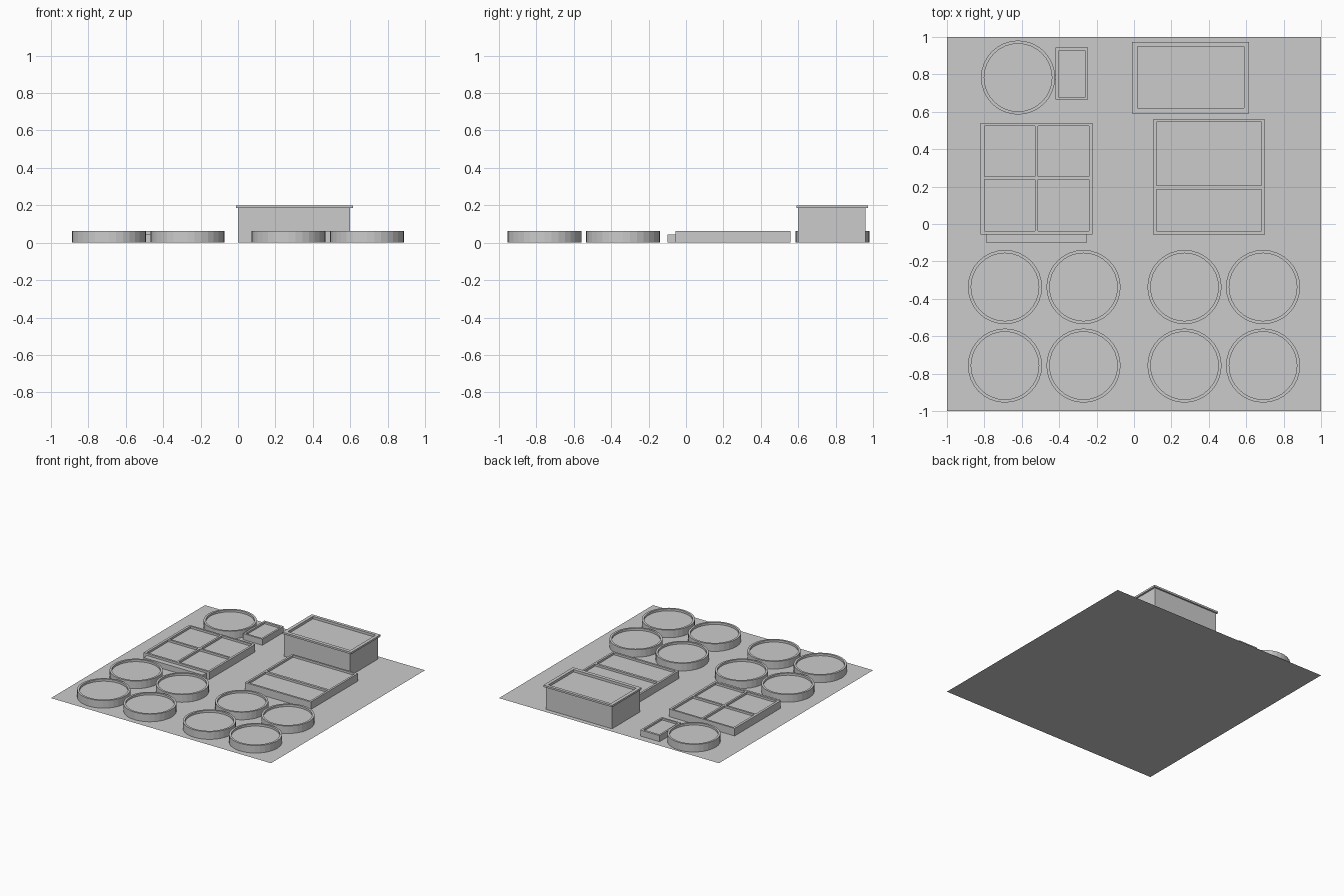
import bpy, math

if "Cube" in bpy.data.objects:
    bpy.data.objects.remove(bpy.data.objects["Cube"])

grey = bpy.data.materials.new("plain grey")
grey.diffuse_color = (0.6, 0.6, 0.6, 1)
grey.use_nodes = True
grey.node_tree.nodes["Principled BSDF"].inputs["Base Color"].default_value = grey.diffuse_color


def make(name, verts, faces):
    me = bpy.data.meshes.new(name)
    me.from_pydata(verts, [], faces)
    me.materials.append(grey)
    ob = bpy.data.objects.new(name, me)
    bpy.context.collection.objects.link(ob)
    return ob


def box(name, x0, x1, y0, y1, z0, z1):
    v = [(x, y, z) for z in (z0, z1) for x, y in ((x0, y0), (x1, y0), (x1, y1), (x0, y1))]
    f = [(3, 2, 1, 0), (4, 5, 6, 7)] + [(i, (i + 1) % 4, (i + 1) % 4 + 4, i + 4) for i in range(4)]
    return make(name, v, f)


def lathe(name, loops):
    """Bridge stacked outlines, then cap the last one as the sunken floor."""
    n = len(loops[0])
    f = [(k * n + i, k * n + (i + 1) % n, (k + 1) * n + (i + 1) % n, (k + 1) * n + i)
         for k in range(len(loops) - 1) for i in range(n)]
    f.append(tuple(range((len(loops) - 1) * n, len(loops) * n)))
    return make(name, [p for l in loops for p in l], f)


def circle(x, y, r, z, n=32):
    return [(x + r * math.cos(2 * math.pi * i / n), y + r * math.sin(2 * math.pi * i / n), z)
            for i in range(n)]


def rect(x0, x1, y0, y1, z):
    return [(x0, y0, z), (x1, y0, z), (x1, y1, z), (x0, y1, z)]


def round_tank(name, x, y):
    lathe(name, [circle(x, y, r, z) for r, z in
                 ((0.198, 0), (0.198, 0.062), (0.181, 0.062), (0.181, 0.045))])


def basin(name, xs, ys, h, floor):
    """Block whose top is a grid; every odd grid cell is a sunken pool."""
    nx, ny = len(xs), len(ys)
    v = [(x, y, h) for y in ys for x in xs]
    f = []
    for j in range(ny - 1):
        for i in range(nx - 1):
            a = j * nx + i
            q = (a, a + 1, a + nx + 1, a + nx)
            if i % 2 and j % 2:
                b = len(v)
                v += [(v[k][0], v[k][1], floor) for k in q]
                f += [(b, b + 1, b + 2, b + 3)]
                f += [(q[k], b + k, b + (k + 1) % 4, q[(k + 1) % 4])[::-1] for k in range(4)]
            else:
                f.append(q)
    b = len(v)
    v += rect(xs[0], xs[-1], ys[0], ys[-1], 0) + rect(xs[0], xs[-1], ys[0], ys[-1], h)
    f += [(b + k, b + (k + 1) % 4, b + (k + 1) % 4 + 4, b + k + 4) for k in range(4)]
    return make(name, v, f)


# ground slab
make("ground_plate", rect(-1, 1, -1, 1, 0), [(0, 1, 2, 3)])

# two clusters of four round tanks, plus one at the back
for x in (-0.69, -0.27, 0.27, 0.69):
    for y in (-0.337, -0.757):
        round_tank("round_tank", x, y)
round_tank("back_round_tank", -0.62, 0.783)

# small pump basin and its connecting pipe
basin("small_basin", (-0.42, -0.405, -0.26, -0.245), (0.665, 0.68, 0.925, 0.943), 0.05, 0.035)
box("connecting_pipe", -0.432, -0.415, 0.77, 0.797, 0.01, 0.035)

# four-cell basin with front ledge
basin("four_cell_basin", (-0.82, -0.80, -0.528, -0.512, -0.24, -0.222),
      (-0.055, -0.038, 0.237, 0.253, 0.525, 0.54), 0.062, 0.045)
box("front_ledge", -0.79, -0.25, -0.098, -0.055, 0, 0.045)

# two-cell basin
basin("two_cell_basin", (0.102, 0.119, 0.683, 0.7),
      (-0.055, -0.038, 0.185, 0.205, 0.545, 0.56), 0.062, 0.045)

# tall tank with overhanging rim
body, rim, inner = (0, 0.6, 0.6, 0.96), (-0.01, 0.615, 0.59, 0.973), (0.018, 0.588, 0.62, 0.948)
lathe("tall_tank", [rect(*body, 0), rect(*body, 0.185), rect(*rim, 0.185), rect(*rim, 0.2),
                    rect(*inner, 0.2), rect(*inner, 0.18)])
